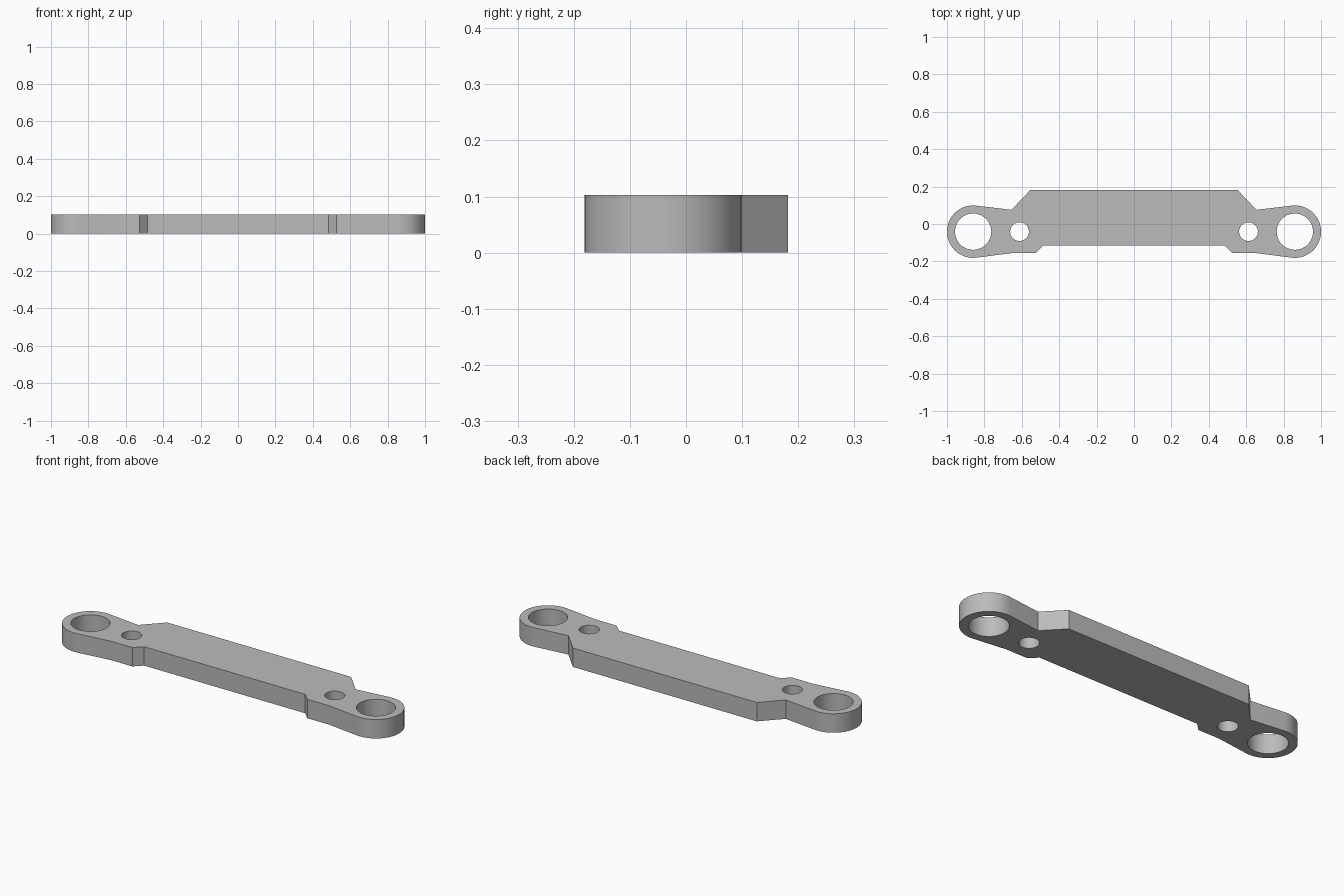
import bpy
import bmesh
from math import atan2, asin, cos, sin, hypot, pi, radians

if "Cube" in bpy.data.objects:
    bpy.data.objects.remove(bpy.data.objects["Cube"])

HEIGHT = 0.103
EYE_X, EYE_Y, EYE_R = 0.86, -0.041, 0.14     # rounded end
BIG_R = 0.097                                # hole in the rounded end
BOLT_X, BOLT_R = 0.612, 0.05                 # small bolt hole

grey = bpy.data.materials.new("plain grey")
grey.use_nodes = True
colour = (0.5, 0.5, 0.5, 1)
grey.diffuse_color = colour
grey.node_tree.nodes["Principled BSDF"].inputs["Base Color"].default_value = colour


def tangent_angle(x, y, side):
    """Angle on the rounded end where a line from (x, y) touches it."""
    dx, dy = x - EYE_X, y - EYE_Y
    return atan2(dy, dx) + side * (pi / 2 - asin(EYE_R / hypot(dx, dy)))


# Half outline: front edge, around the rounded end, back to the rear edge
front = [(0.485, -0.115), (0.527, -0.156), (0.655, -0.156)]
rear = [(0.655, 0.076), (0.554, 0.182)]
start = tangent_angle(*front[-1], 1)
end = tangent_angle(*rear[0], -1)
start = (start + pi) % (2 * pi) - pi
end = (end + pi) % (2 * pi) - pi
steps = 40
arc = []
for i in range(steps + 1):
    a = start + (end - start) * i / steps
    arc.append((EYE_X + EYE_R * cos(a), EYE_Y + EYE_R * sin(a)))
half = front + arc + rear
outline = half + [(-x, y) for x, y in reversed(half)]

# Plate: outline raised to full thickness
bm = bmesh.new()
base = bm.faces.new([bm.verts.new((x, y, 0)) for x, y in outline])
raised = bmesh.ops.extrude_face_region(bm, geom=[base])
top = [v for v in raised["geom"] if isinstance(v, bmesh.types.BMVert)]
bmesh.ops.translate(bm, verts=top, vec=(0, 0, HEIGHT))
bmesh.ops.recalc_face_normals(bm, faces=bm.faces)
mesh = bpy.data.meshes.new("mounting_plate")
bm.to_mesh(mesh)
bm.free()
mesh.materials.append(grey)
plate = bpy.data.objects.new("mounting_plate", mesh)
bpy.context.collection.objects.link(plate)

# Round holes, the same on both ends
cutters = []
for side, name in ((1, "left"), (-1, "right")):
    for x, r, kind in ((EYE_X, BIG_R, "end_hole"), (BOLT_X, BOLT_R, "bolt_hole")):
        bpy.ops.mesh.primitive_cylinder_add(
            vertices=64, radius=r, depth=3 * HEIGHT,
            location=(side * x, EYE_Y, HEIGHT / 2))
        cutter = bpy.context.object
        cutter.name = f"{name}_{kind}_cutter"
        cutter.hide_render = True
        cutter.data.materials.append(grey)
        mod = plate.modifiers.new(cutter.name, "BOOLEAN")
        mod.operation = "DIFFERENCE"
        mod.solver = "EXACT"
        mod.object = cutter
        cutters.append(cutter)

bpy.ops.object.select_all(action="DESELECT")
plate.select_set(True)
bpy.context.view_layer.objects.active = plate
for mod in list(plate.modifiers):
    bpy.ops.object.modifier_apply(modifier=mod.name)
for cutter in cutters:
    bpy.data.objects.remove(cutter)

# Smooth round walls, crisp edges
bpy.ops.object.shade_smooth_by_angle(angle=radians(20))
